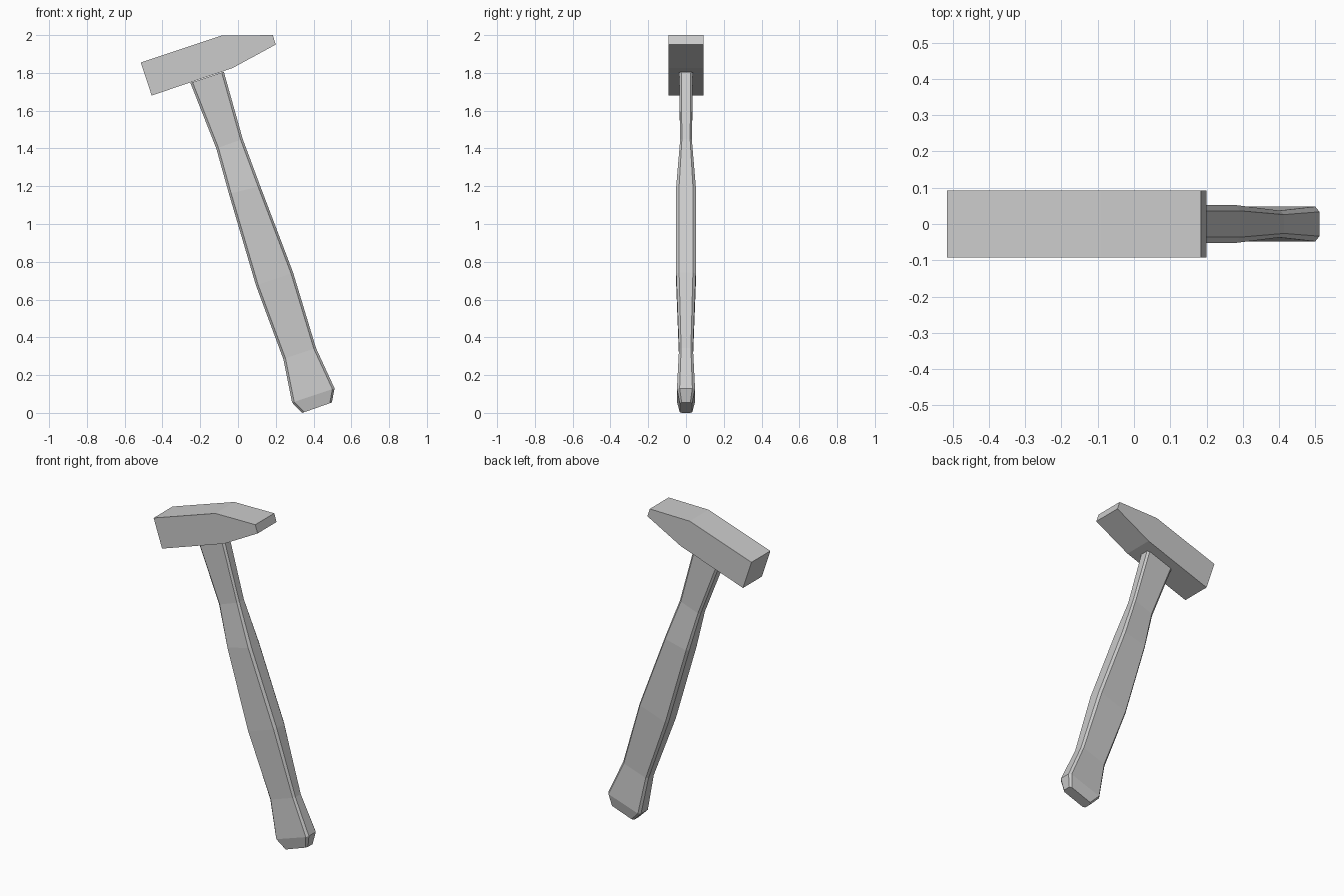
import bpy, bmesh

if "Cube" in bpy.data.objects:
    bpy.data.objects.remove(bpy.data.objects["Cube"])


def make_object(name, rings):
    """Bridge a list of equal-length point rings and cap both ends."""
    bm = bmesh.new()
    loops = [[bm.verts.new(p) for p in ring] for ring in rings]
    n = len(loops[0])
    for a, b in zip(loops, loops[1:]):
        for i in range(n):
            j = (i + 1) % n
            bm.faces.new((a[i], a[j], b[j], b[i]))
    bm.faces.new(loops[0])
    bm.faces.new(loops[-1])
    bmesh.ops.recalc_face_normals(bm, faces=bm.faces)
    mesh = bpy.data.meshes.new(name)
    bm.to_mesh(mesh)
    bm.free()
    obj = bpy.data.objects.new(name, mesh)
    bpy.context.collection.objects.link(obj)
    return obj


def chamfered_section(left, right, half_y, cut_x, cut_y):
    """Octagonal section between two points of the side profile."""
    (lx, lz), (rx, rz) = left, right
    t = cut_x / ((rx - lx) ** 2 + (rz - lz) ** 2) ** 0.5
    outline = [(0, -1, cut_y), (t, -1, 0), (1 - t, -1, 0), (1, -1, cut_y),
               (1, 1, cut_y), (1 - t, 1, 0), (t, 1, 0), (0, 1, cut_y)]
    return [(lx + (rx - lx) * u, side * (half_y - c), lz + (rz - lz) * u)
            for u, side, c in outline]


# Head: flat striking face on the left, wedge peen on the right
head_profile = [(-0.515, 1.855), (-0.457, 1.68), (-0.03, 1.825),
                (0.2, 1.95), (0.184, 2.0), (-0.09, 1.997)]
make_object("hammer_head", [[(x, y, z) for x, z in head_profile]
                            for y in (-0.093, 0.093)])

# Handle: left point, right point, half thickness from top to butt
sections = [((-0.252, 1.747), (-0.075, 1.806), 0.036),
            ((-0.115, 1.40), (0.025, 1.45), 0.031),
            ((-0.048, 1.16), (0.118, 1.20), 0.052),
            ((0.095, 0.675), (0.292, 0.742), 0.052),
            ((0.24, 0.285), (0.413, 0.343), 0.037),
            ((0.286, 0.055), (0.511, 0.13), 0.048),
            ((0.34, 0.0), (0.497, 0.055), 0.033)]
make_object("handle", [chamfered_section(l, r, h, 0.012, 0.3 * h)
                       for l, r, h in sections])
